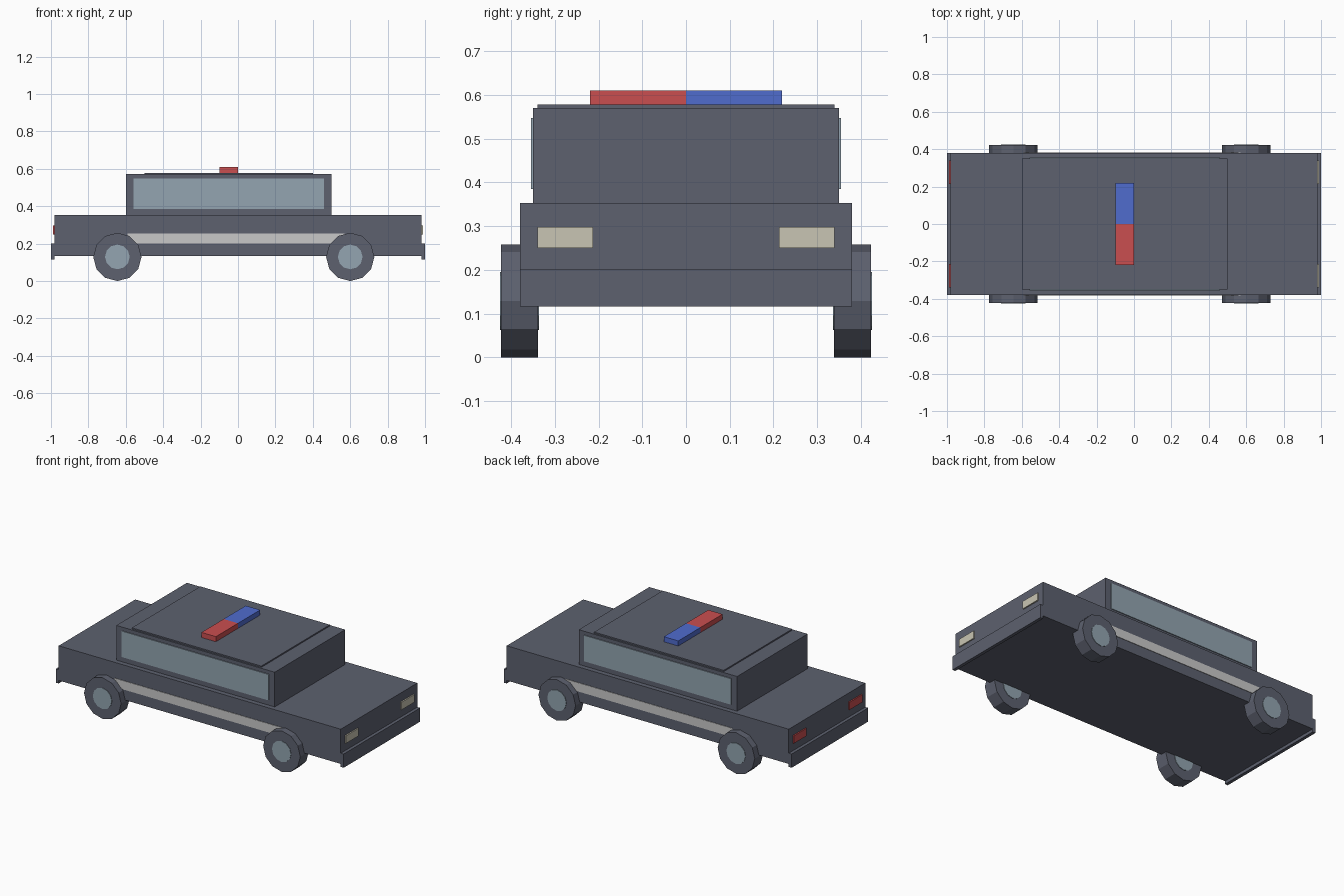
import bpy
from math import radians

if "Cube" in bpy.data.objects:
    bpy.data.objects.remove(bpy.data.objects["Cube"], do_unlink=True)


def linear(c):
    c /= 255
    return c / 12.92 if c <= 0.04045 else ((c + 0.055) / 1.055) ** 2.4


def material(name, *rgb):
    mat = bpy.data.materials.new(name)
    color = [linear(c) for c in rgb] + [1]
    mat.use_nodes = True
    mat.diffuse_color = color
    mat.node_tree.nodes["Principled BSDF"].inputs["Base Color"].default_value = color
    return mat


paint = material("slate paint", 93, 97, 111)
glass = material("pale blue glass", 147, 165, 177)
silver = material("silver trim", 201, 201, 201)
cream = material("cream lamp", 201, 197, 179)
red = material("red lamp", 202, 78, 80)
blue = material("blue lamp", 80, 108, 206)


def box(name, mat, x, y, z):
    """Box from (low, high) ranges on each axis."""
    spans = (x, y, z)
    bpy.ops.mesh.primitive_cube_add(size=1, location=[(a + b) / 2 for a, b in spans])
    obj = bpy.context.object
    obj.name = name
    obj.scale = [b - a for a, b in spans]
    bpy.ops.object.transform_apply(location=False, rotation=False, scale=True)
    obj.data.materials.append(mat)
    return obj


def disc(name, mat, x, y, radius, width):
    """Twelve-sided cylinder lying along y, with a corner at the bottom."""
    bpy.ops.mesh.primitive_cylinder_add(
        vertices=12, radius=radius, depth=width,
        location=(x, y, 0.129), rotation=(radians(90), 0, 0))
    obj = bpy.context.object
    obj.name = name
    obj.data.materials.append(mat)


# Body, cabin and roof
box("body", paint, (-0.98, 0.98), (-0.38, 0.38), (0.135, 0.353))
box("cabin", paint, (-0.6, 0.5), (-0.35, 0.35), (0.353, 0.571))
box("roof_panel", paint, (-0.5, 0.4), (-0.34, 0.34), (0.571, 0.579))

# Bumpers
box("front_bumper", paint, (0.98, 1), (-0.38, 0.38), (0.116, 0.202))
box("rear_bumper", paint, (-1, -0.98), (-0.38, 0.38), (0.116, 0.202))

# Roof light bar
box("light_bar_right", red, (-0.1, 0), (-0.22, 0), (0.579, 0.611))
box("light_bar_left", blue, (-0.1, 0), (0, 0.22), (0.579, 0.611))

# Parts repeated on both sides
for side, s in (("right", -1), ("left", 1)):
    def span(a, b):
        return tuple(sorted((s * a, s * b)))

    box(f"{side}_window", glass, (-0.56, 0.46), span(0.348, 0.355), (0.385, 0.548))
    box(f"{side}_stripe", silver, (-0.59, 0.57), span(0.378, 0.383), (0.2, 0.255))
    box(f"{side}_headlight", cream, (0.978, 0.988), span(0.213, 0.34), (0.25, 0.298))
    box(f"{side}_taillight", red, (-0.988, -0.978), span(0.213, 0.34), (0.25, 0.298))
    for end, x in (("front", 0.6), ("rear", -0.645)):
        disc(f"{end}_{side}_wheel", paint, x, s * 0.381, 0.129, 0.084)
        disc(f"{end}_{side}_hub", glass, x, s * 0.381, 0.066, 0.09)
